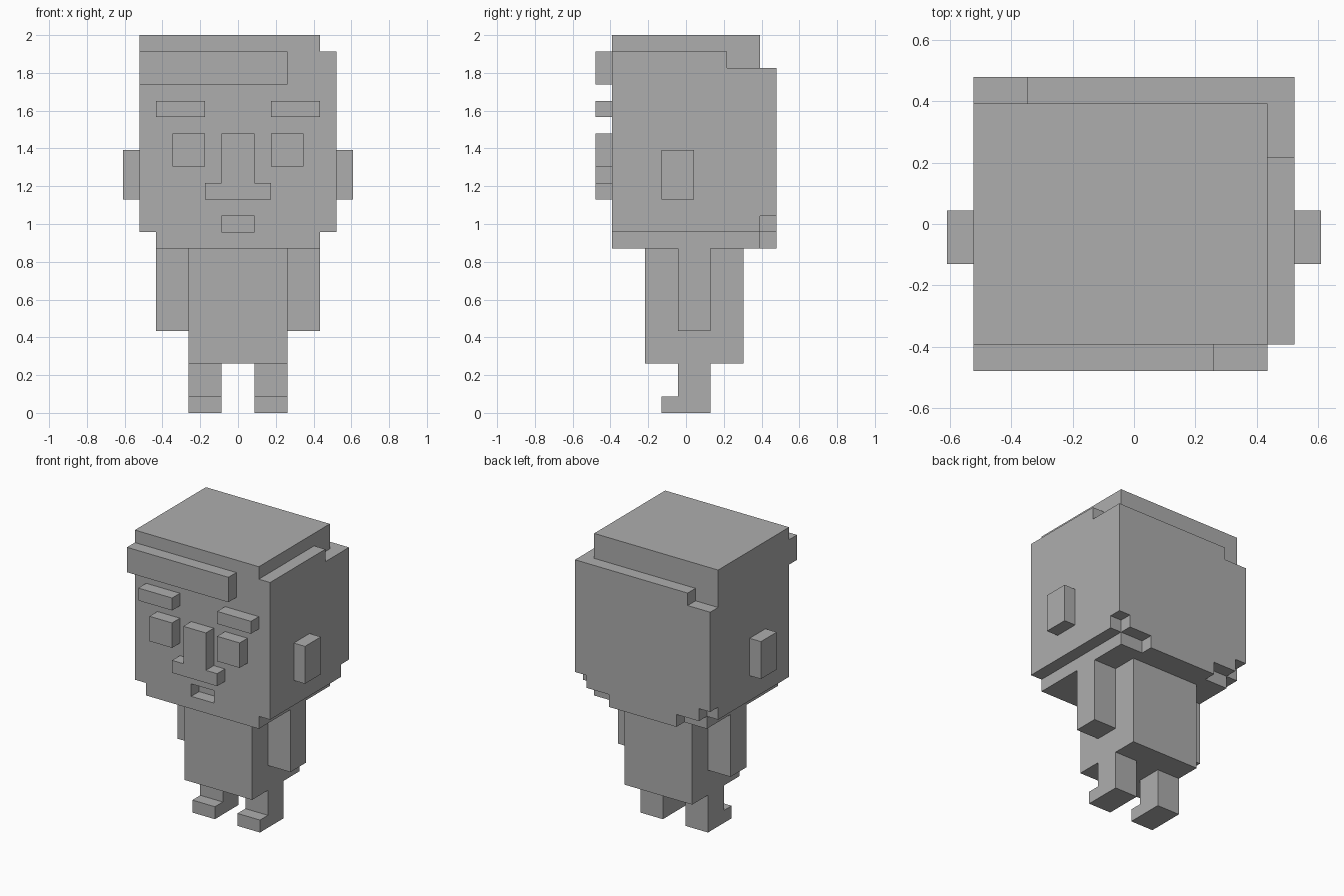
import bpy
import bmesh
from mathutils import Vector

V = 2 / 23  # one block of the grid; all sizes below are in blocks

if "Cube" in bpy.data.objects:
    bpy.data.objects.remove(bpy.data.objects["Cube"], do_unlink=True)

grey = bpy.data.materials.new("plain_grey")
grey.use_nodes = True
colour = (0.42, 0.42, 0.42, 1)
grey.diffuse_color = colour
grey.node_tree.nodes["Principled BSDF"].inputs["Base Color"].default_value = colour


def prism(name, outline, axis, lo, hi):
    """Extrude an outline along x (outline is y, z) or along y (outline is x, z)."""
    bm = bmesh.new()
    if axis == "x":
        ring = [bm.verts.new((lo * V, a * V, b * V)) for a, b in outline]
        move = Vector(((hi - lo) * V, 0, 0))
    else:
        ring = [bm.verts.new((a * V, lo * V, b * V)) for a, b in outline]
        move = Vector((0, (hi - lo) * V, 0))
    face = bm.faces.new(ring)
    result = bmesh.ops.extrude_face_region(bm, geom=[face], use_keep_orig=True)
    verts = [g for g in result["geom"] if isinstance(g, bmesh.types.BMVert)]
    bmesh.ops.translate(bm, verts=verts, vec=move)
    bmesh.ops.recalc_face_normals(bm, faces=bm.faces[:])
    mesh = bpy.data.meshes.new(name)
    bm.to_mesh(mesh)
    bm.free()
    mesh.materials.append(grey)
    obj = bpy.data.objects.new(name, mesh)
    bpy.context.collection.objects.link(obj)
    return obj


def box(name, x, y, z):
    outline = [(x[0], z[0]), (x[1], z[0]), (x[1], z[1]), (x[0], z[1])]
    return prism(name, outline, "y", *y)


def cut(target, x, y, z):
    """Remove a box from the target."""
    cutter = box("cutter", x, y, z)
    cutter.hide_render = True
    mod = target.modifiers.new("cut", "BOOLEAN")
    mod.operation = "DIFFERENCE"
    mod.solver = "EXACT"
    mod.object = cutter
    bpy.context.view_layer.objects.active = target
    bpy.ops.object.modifier_apply(modifier=mod.name)
    bpy.data.objects.remove(cutter, do_unlink=True)


FACE, BACK = -4.5, 5.5
FRONT = (FACE - 1, FACE)

# Head with stepped crown, jaw and nape
head = box("head", (-6, 6), (FACE, BACK), (10, 23))
cut(head, (5, 8), (-8, 8), (22, 25))          # left edge of the crown
cut(head, (5, 8), (2.5, 8), (21, 25))         # left rear corner
cut(head, (-8, 8), (4.5, 8), (21, 25))        # rear edge of the crown
cut(head, (-8, -4), (4.5, 8), (20, 25))       # right rear corner
cut(head, (-1, 1), (-8, FACE + 1), (11, 12))  # mouth
for s in (-1, 1):
    def side(a, b):
        return tuple(sorted((s * a, s * b)))
    cut(head, side(5, 8), (-8, 8), (8, 11))   # jaw
    cut(head, side(5, 8), (4.5, 8), (8, 12))  # nape corner
    cut(head, side(3, 8), (4.5, 8), (8, 11))  # nape step

# Face
box("fringe", (-6, 3), FRONT, (20, 22))
prism("nose", [(-2, 13), (2, 13), (2, 14), (1, 14), (1, 17),
               (-1, 17), (-1, 14), (-2, 14)], "y", *FRONT)

# Torso
box("torso", (-3, 3), (-2.5, 3.5), (3, 10))

# Paired parts
leg_outline = [(-1.5, 0), (1.5, 0), (1.5, 3), (-0.5, 3), (-0.5, 1), (-1.5, 1)]
for label, s in (("left", 1), ("right", -1)):
    def span(a, b):
        return tuple(sorted((s * a, s * b)))
    box(label + "_eyebrow", span(2, 5), FRONT, (18, 19))
    box(label + "_eye", span(2, 4), FRONT, (15, 17))
    box(label + "_ear", span(6, 7), (-1.5, 0.5), (13, 16))
    box(label + "_arm", span(3, 5), (-0.5, 1.5), (5, 10))
    prism(label + "_leg", leg_outline, "x", *span(1, 3))
